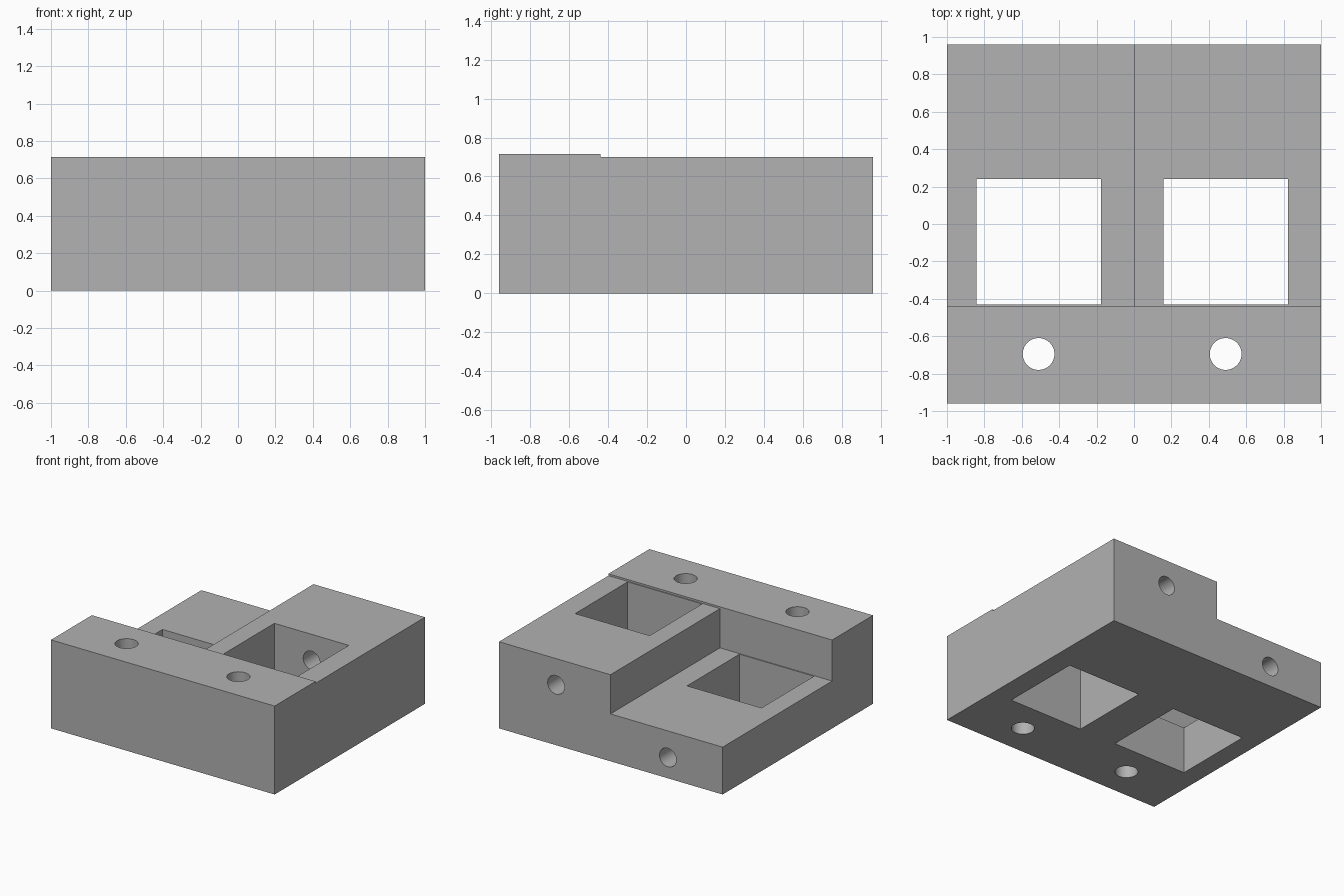
import bpy, math
from mathutils import Vector

cube = bpy.data.objects.get("Cube")
if cube:
    bpy.data.objects.remove(cube, do_unlink=True)

grey = bpy.data.materials.new("plain grey")
grey.use_nodes = True
colour = (0.445, 0.445, 0.445, 1)
grey.diffuse_color = colour
grey.node_tree.nodes["Principled BSDF"].inputs["Base Color"].default_value = colour

FRONT, BACK = -0.96, 0.96
TOP, HIGH_DECK, LOW_DECK = 0.715, 0.70, 0.383
BAR_BACK = -0.438
POCKET_FRONT, POCKET_BACK = -0.43, 0.24
OUT = 0.1  # overshoot so cuts pass cleanly through


def box(name, low, high):
    low, high = Vector(low), Vector(high)
    bpy.ops.mesh.primitive_cube_add(size=1, location=(low + high) / 2)
    obj = bpy.context.object
    obj.name = name
    obj.scale = high - low
    bpy.ops.object.transform_apply(location=True, rotation=False, scale=True)
    obj.data.materials.append(grey)
    return obj


def rod(name, radius, length, centre, rotation=(0, 0, 0)):
    bpy.ops.mesh.primitive_cylinder_add(vertices=48, radius=radius, depth=length,
                                        location=centre, rotation=rotation)
    obj = bpy.context.object
    obj.name = name
    obj.data.materials.append(grey)
    return obj


def cut(body, cutter):
    mod = body.modifiers.new(cutter.name, "BOOLEAN")
    mod.operation = "DIFFERENCE"
    mod.solver = "EXACT"
    mod.object = cutter
    bpy.context.view_layer.objects.active = body
    bpy.ops.object.modifier_apply(modifier=mod.name)
    bpy.data.objects.remove(cutter, do_unlink=True)


# Solid block, with a raised front bar, a high left deck and a low right deck
block = box("stepped_block", (-1, FRONT, 0), (1, BACK, TOP))
cut(block, box("high_deck_cut", (-1 - OUT, BAR_BACK, HIGH_DECK), (1 + OUT, BACK + OUT, 1)))
cut(block, box("low_deck_cut", (-1 - OUT, BAR_BACK, LOW_DECK), (0.003, BACK + OUT, 1)))

# Each half: square pocket, upright bolt hole, and a back hole into the pocket
for centre_x, hole_z in ((-0.51, 0.168), (0.49, 0.488)):
    cut(block, box("pocket_cut", (centre_x - 0.333, POCKET_FRONT, -OUT),
                   (centre_x + 0.333, POCKET_BACK, 1)))
    cut(block, rod("bolt_hole_cut", 0.085, 2, (centre_x, -0.695, 0.3)))
    cut(block, rod("back_hole_cut", 0.075, 1, (centre_x, 0.6, hole_z),
                   (math.pi / 2, 0, 0)))

# Round hole walls, crisp block edges
bpy.ops.object.select_all(action="DESELECT")
block.select_set(True)
bpy.context.view_layer.objects.active = block
bpy.ops.object.shade_smooth_by_angle(angle=math.radians(30))
